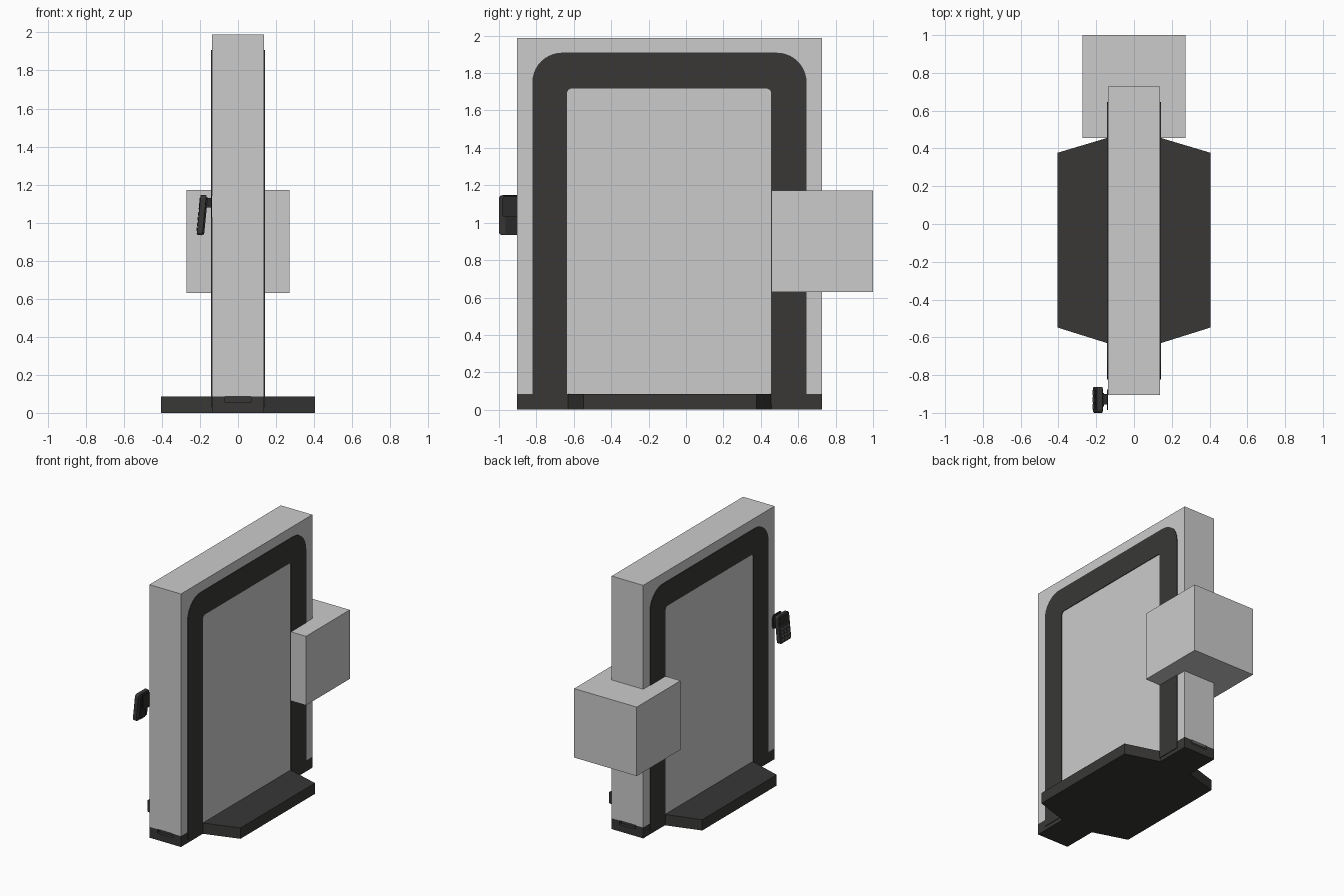
import bpy, bmesh
from math import sin, cos, pi
from mathutils import Matrix

if "Cube" in bpy.data.objects:
    bpy.data.objects.remove(bpy.data.objects["Cube"])


def material(name, v):
    m = bpy.data.materials.new(name)
    m.diffuse_color = (v, v * 0.97, v * 0.94, 1)
    m.use_nodes = True
    m.node_tree.nodes["Principled BSDF"].inputs["Base Color"].default_value = m.diffuse_color
    return m


DARK = material("dark_metal", 0.04)
BLACK = material("black_plastic", 0.025)
KEY = material("key_grey", 0.12)


def finish(name, bm, mat=None, smooth=False):
    bmesh.ops.recalc_face_normals(bm, faces=bm.faces)
    me = bpy.data.meshes.new(name)
    bm.to_mesh(me)
    bm.free()
    ob = bpy.data.objects.new(name, me)
    bpy.context.collection.objects.link(ob)
    if mat:
        me.materials.append(mat)
    if smooth:
        bpy.context.view_layer.objects.active = ob
        ob.select_set(True)
        bpy.ops.object.shade_smooth_by_angle()
        ob.select_set(False)
    return ob


def box(name, lo, hi, mat=None):
    bm = bmesh.new()
    bmesh.ops.create_cube(bm, size=1)
    for v in bm.verts:
        v.co = [l + (c + 0.5) * (h - l) for c, l, h in zip(v.co, lo, hi)]
    return finish(name, bm, mat)


def prism(name, pts, depth, mat=None, smooth=False):
    """Extrude a closed outline of 3D points along the vector depth."""
    bm = bmesh.new()
    face = bm.faces.new([bm.verts.new(p) for p in pts])
    new = bmesh.ops.extrude_face_region(bm, geom=[face])["geom"]
    bmesh.ops.translate(bm, vec=depth,
                        verts=[g for g in new if isinstance(g, bmesh.types.BMVert)])
    return finish(name, bm, mat, smooth)


def arc(cy, cz, r, a0, a1, n=10):
    return [(cy + r * cos(a0 + (a1 - a0) * i / n),
             cz + r * sin(a0 + (a1 - a0) * i / n)) for i in range(n + 1)]


def rounded(y0, y1, z0, z1, r, n=5):
    return (arc(y1 - r, z1 - r, r, 0, pi / 2, n) + arc(y0 + r, z1 - r, r, pi / 2, pi, n)
            + arc(y0 + r, z0 + r, r, pi, 1.5 * pi, n)
            + arc(y1 - r, z0 + r, r, 1.5 * pi, 2 * pi, n))


# Main upright slab and rear motor block
box("main_panel", (-0.137, -0.904, 0.085), (0.137, 0.727, 1.988))
box("rear_block", (-0.272, 0.456, 0.63), (0.272, 1.0, 1.172))

# Base: narrow foot with a tapered wing on each side
half = [(0.137, -0.904), (0.137, -0.632), (0.405, -0.548),
        (0.405, 0.377), (0.137, 0.457), (0.137, 0.727)]
outline = half + [(-x, y) for x, y in reversed(half)]
base = prism("base_foot", [(x, y, 0) for x, y in outline], (0, 0, 0.085), DARK)

# Shallow cable slots at both ends of the base
for label, y in (("front", -0.904), ("back", 0.727)):
    cutter = box(label + "_slot_cutter", (-0.068, y - 0.025, 0.055), (0.068, y + 0.025, 0.1))
    cutter.hide_render = True
    cutter.hide_set(True)
    mod = base.modifiers.new(label + "_slot", "BOOLEAN")
    mod.object = cutter
    mod.operation = "DIFFERENCE"
    mod.solver = "EXACT"

# Arched dark band on each side of the slab
R, r = 0.16, 0.025
band = ([(0.645, 0.03)] + arc(0.645 - R, 1.909 - R, R, 0, pi / 2)
        + arc(-0.822 + R, 1.909 - R, R, pi / 2, pi) + [(-0.822, 0.03), (-0.636, 0.03)]
        + arc(-0.636 + r, 1.717 - r, r, pi, pi / 2, 5)
        + arc(0.455 - r, 1.717 - r, r, pi / 2, 0, 5) + [(0.455, 0.03)])
for label, s in (("right", 1), ("left", -1)):
    prism(label + "_arch_band", [(s * 0.136, y, z) for y, z in band],
          (s * 0.006, 0, 0), DARK)

# Wall plate and arm that hold the keypad
prism("keypad_wall_plate", [(-0.137, y, z) for y, z in rounded(-0.985, -0.875, 1.03, 1.14, 0.02)],
      (-0.006, 0, 0), BLACK)
box("keypad_arm", (-0.185, -0.955, 1.08), (-0.14, -0.9, 1.13), BLACK)

# Tilted handheld keypad, modelled upright around the origin facing -x
parts = [prism("keypad_body", [(0.014, y, z) for y, z in rounded(-0.069, 0.069, -0.106, 0.106, 0.018)],
               (-0.032, 0, 0), DARK),
         prism("keypad_back", [(0.014, y, z) for y, z in rounded(-0.035, 0.035, -0.1, 0.095, 0.01)],
               (0.007, 0, 0), BLACK),
         box("keypad_screen", (-0.021, -0.052, 0.03), (-0.017, 0.052, 0.09), BLACK)]
bev = parts[0].modifiers.new("edge", "BEVEL")
bev.width, bev.segments = 0.005, 2
for row in range(4):
    for col in range(3):
        y, z = (col - 1) * 0.037, 0.006 - row * 0.028
        parts.append(box(f"key_{row}_{col}", (-0.022, y - 0.014, z - 0.009),
                         (-0.017, y + 0.014, z + 0.009), KEY))
pose = Matrix.Translation((-0.189, -0.931, 1.04)) @ Matrix.Rotation(0.1, 4, "Y")
for ob in parts:
    ob.matrix_world = pose
